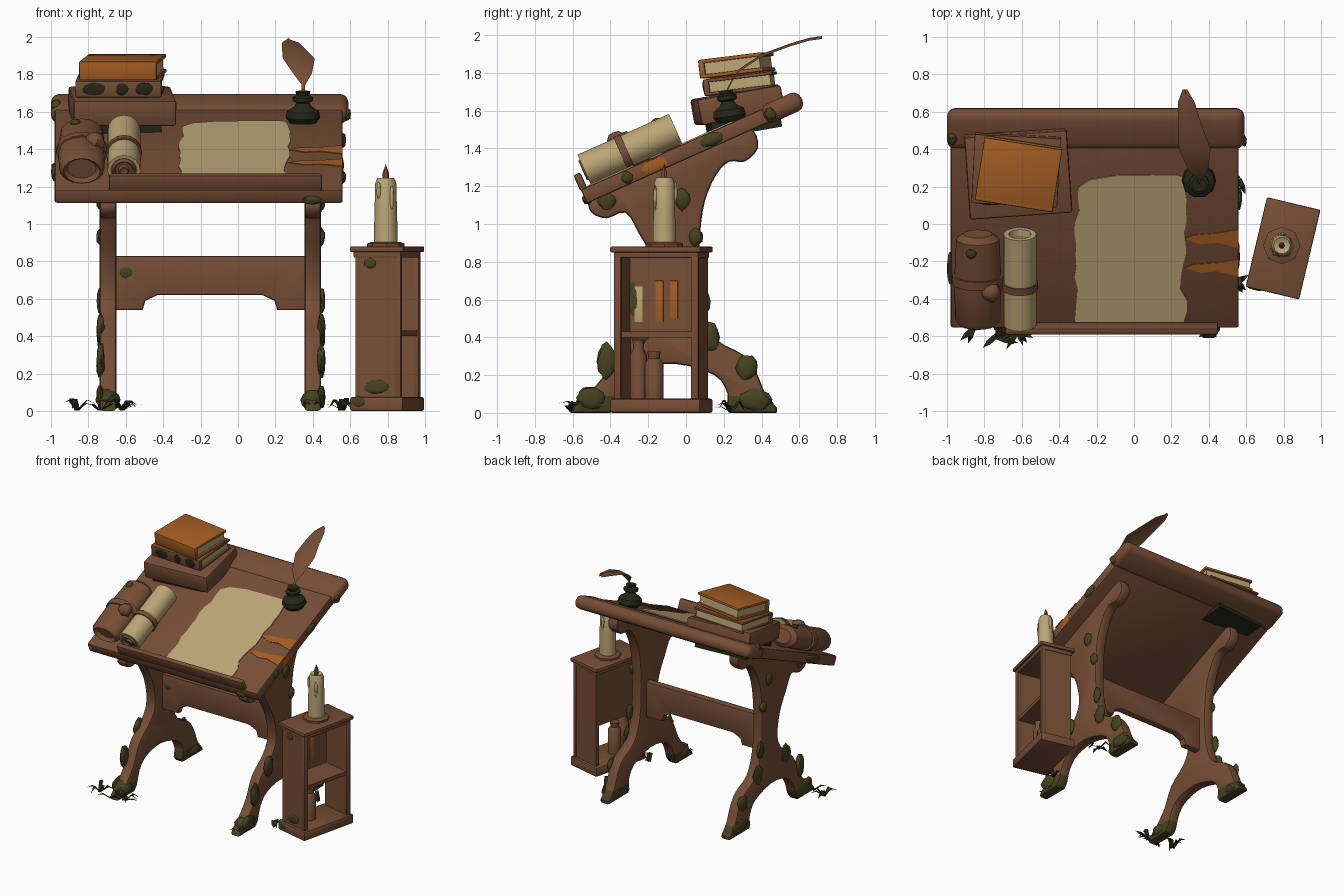
import bpy, bmesh, random
from math import radians, cos, sin, pi
from mathutils import Matrix, Vector

random.seed(4)
if "Cube" in bpy.data.objects:
    bpy.data.objects.remove(bpy.data.objects["Cube"], do_unlink=True)


def material(name, r, g, b):
    m = bpy.data.materials.new(name)
    m.use_nodes = True
    m.diffuse_color = (r, g, b, 1)
    bsdf = next(n for n in m.node_tree.nodes if n.type == 'BSDF_PRINCIPLED')
    bsdf.inputs["Base Color"].default_value = (r, g, b, 1)
    return m


WOOD = material("brown wood", .18, .075, .036)
PAPER = material("aged paper", .5, .38, .18)
ORANGE = material("rusty orange", .37, .11, .017)
MOSS = material("olive moss", .06, .055, .014)
DARK = material("dark green", .018, .021, .008)


def T(x, y, z):
    return Matrix.Translation((x, y, z))


def R(deg, axis):
    return Matrix.Rotation(radians(deg), 4, axis)


I = Matrix.Identity(4)
DESK = T(0, 0, 1.43) @ R(24, 'X')                 # z = 0 is the writing surface
CAB = T(.797, -.13, 0) @ R(-13.4, 'Z')
SIDE = Matrix(((0, 0, 1, 0), (1, 0, 0, 0), (0, 1, 0, 0), (0, 0, 0, 1)))


def finish(name, bm, mats, M=I, angle=40):
    bmesh.ops.recalc_face_normals(bm, faces=bm.faces)
    me = bpy.data.meshes.new(name)
    bm.to_mesh(me)
    bm.free()
    for m in mats if isinstance(mats, list) else [mats]:
        me.materials.append(m)
    me.shade_smooth()
    me.set_sharp_from_angle(angle=radians(angle))
    ob = bpy.data.objects.new(name, me)
    ob.matrix_world = M
    bpy.context.collection.objects.link(ob)
    return ob


def bevel(bm, edges, width, segments=2):
    bmesh.ops.bevel(bm, geom=edges, offset=width, offset_type='OFFSET', segments=segments,
                    profile=.5, affect='EDGES', clamp_overlap=True)


def box(name, x, y, z, mat, M=I, width=0.0, segments=2):
    """Box from (low, high) ranges on each axis."""
    bm = bmesh.new()
    bmesh.ops.create_cube(bm, size=1)
    for v in bm.verts:
        v.co = [r[0] + (c + .5) * (r[1] - r[0]) for r, c in zip((x, y, z), v.co)]
    if width:
        bevel(bm, bm.edges[:], width, segments)
    return finish(name, bm, mat, M)


def prism(name, pts, depth, mats, M=I, width=0.0, moss_below=None):
    """Outline in local XY pushed along local Z."""
    bm = bmesh.new()
    face = bm.faces.new([bm.verts.new((p[0], p[1], 0)) for p in pts])
    new = bmesh.ops.extrude_face_region(bm, geom=[face])["geom"]
    bmesh.ops.translate(bm, vec=(0, 0, depth), verts=[g for g in new if isinstance(g, bmesh.types.BMVert)])
    if width:
        bevel(bm, [e for e in bm.edges if abs(e.verts[0].co.z - e.verts[1].co.z) < 1e-5], width)
    if moss_below:
        bmesh.ops.bisect_plane(bm, geom=bm.verts[:] + bm.edges[:] + bm.faces[:],
                               plane_co=(0, moss_below, 0), plane_no=(0, 1, 0))
        for f in bm.faces:
            f.material_index = int(f.calc_center_median().y < moss_below)
    return finish(name, bm, mats, M)


def lathe(name, profile, mat, M=I, steps=16):
    bm = bmesh.new()
    vs = [bm.verts.new((r, 0, z)) for r, z in profile]
    es = [bm.edges.new(p) for p in zip(vs, vs[1:])]
    bmesh.ops.spin(bm, geom=vs + es, cent=(0, 0, 0), axis=(0, 0, 1), angle=2 * pi, steps=steps)
    bmesh.ops.remove_doubles(bm, verts=bm.verts, dist=1e-4)
    return finish(name, bm, mat, M)


def blob(name, loc, size, mat=MOSS, M=I):
    bm = bmesh.new()
    bmesh.ops.create_icosphere(bm, subdivisions=2, radius=1)
    for v in bm.verts:
        v.co *= random.uniform(.85, 1.1)
        v.co = [c * s for c, s in zip(v.co, size)]
    return finish(name, bm, mat, M @ T(*loc))


def smooth_loop(pts, n=3):
    """Closed Catmull-Rom curve kept above the floor."""
    out, P = [], [Vector(p) for p in pts]
    for i in range(len(P)):
        a, b, c, d = (P[(i + k) % len(P)] for k in (-1, 0, 1, 2))
        for t in (k / n for k in range(n)):
            q = .5 * (2 * b + (c - a) * t + (2 * a - 5 * b + 4 * c - d) * t * t + (3 * b - a - 3 * c + d) * t ** 3)
            out.append((q.x, max(q.y, 0)))
    return out


# Desk board, rounded back rail, pencil lip
box("desk_board", (-.98, .56), (-.61, .62), (-.08, 0), WOOD, DESK, .012)
box("board_back_rail", (-1, .59), (.43, .655), (-.09, .015), WOOD, DESK, .045, 3)
box("pencil_lip", (-.69, .45), (-.615, -.575), (-.01, .085), WOOD, DESK, .012)

# Trestle legs
leg = smooth_loop([
    (-.5, 1.13), (-.5, 1.06), (-.42, 1.03), (-.32, 1.06), (-.25, .95), (-.17, .8), (-.14, .62), (-.2, .5),
    (-.34, .38), (-.42, .22), (-.5, .12), (-.61, 0), (-.4, 0), (-.33, .15), (-.24, .23), (-.06, .26),
    (.15, .2), (.22, .1), (.23, 0), (.48, 0), (.42, .1), (.37, .22), (.3, .31), (.16, .39), (.09, .55),
    (.07, .75), (.075, .95), (.1, 1.12), (.16, 1.26), (.23, 1.33), (.31, 1.33), (.38, 1.4), (.36, 1.49),
    (.28, 1.49), (0, 1.37), (-.3, 1.24)])
leg_moss = [(-.42, .27, .05, .1), (-.5, .08, .08, .06), (.32, .24, .06, .07), (.36, .07, .09, .06),
            (.12, .4, .06, .08), (.09, .59, .04, .07), (-.02, 1.13, .04, .06), (-.42, 1.12, .05, .05),
            (.05, .93, .04, .05), (-.24, .44, .06, .08)]
for side, x, out in (("right", -.74, -.735), ("left", .355, .445)):
    prism(side + "_trestle", leg, .09, [WOOD, MOSS], SIDE @ T(0, 0, x), .022, .09)
    for y, z, sy, sz in leg_moss:
        blob(side + "_trestle_moss", (out, y, z), (.022, sy, sz))
    blob(side + "_foot_moss", (x + .045, -.5, .06), (.065, .08, .06))
    blob(side + "_heel_moss", (x + .045, .37, .05), (.065, .09, .05))

# Crossbar with notched underside
half = [(.51, .83), (.51, .54), (.36, .54), (.345, .59), (.28, .62)]
prism("crossbar", half + [(-a, b) for a, b in reversed(half)], .06, WOOD, T(-.15, .01, 0) @ R(90, 'X'), .012)
blob("crossbar_moss", (-.6, -.05, .74), (.035, .008, .03))

# Parchment and orange stains lying on the board
rows = [-.57 + .85 * i / 13 for i in range(14)]
sheet = [(.265 + random.uniform(-.02, .02), u) for u in rows] + [(.22, .29), (-.1, .285), (-.24, .26)]
sheet += [(-.305 + random.uniform(-.015, .015), u) for u in reversed(rows[:-1])]
prism("parchment", sheet, .006, PAPER, DESK)
for u, h in ((-.085, .055), (-.255, .05)):
    prism("orange_stain", [(.27, u), (.36, u - h * .6), (.44, u - h * .4), (.56, u - h), (.56, u + h),
                           (.45, u + h * .6), (.32, u + h * .4)], .004, ORANGE, DESK)
blob("edge_stain", (.56, -.2, -.04), (.006, .075, .035), ORANGE, DESK)

# Moss on the board edges
for x, u, s in ((.56, .13, .065), (.585, .47, .03), (-.98, -.28, .1), (.56, -.36, .03)):
    blob("board_moss", (x, u, -.04), (.02, s, .035), MOSS, DESK)
blob("rail_moss", (-.97, .5, 0), (.03, .04, .03), MOSS, DESK)
blob("lip_moss", (.4, -.6, -.06), (.06, .025, .03), MOSS, DESK)

# Leather roll with strap and knob
ROLL = DESK @ T(-.835, -.55, .085) @ R(-90, 'X')
roll = lathe("leather_roll", [(0, .03), (.07, .03), (.09, 0), (.11, .03), (.115, .25), (.105, .5), (.07, .53),
                              (0, .53)], WOOD, ROLL @ Matrix.Diagonal((1.1, .8, 1, 1)))
lathe("roll_strap", [(.1, .24), (.125, .24), (.125, .29), (.1, .29)], WOOD, ROLL @ Matrix.Diagonal((1.1, .8, 1, 1)))
blob("roll_knob", (-.765, -.33, .16), (.055, .055, .05), WOOD, DESK)
blob("roll_moss", (-.87, -.1, .17), (.028, .028, .015), MOSS, DESK)

# Paper scroll with strap and curled end
SCROLL = DESK @ T(-.61, -.55, .088) @ R(-90, 'X')
lathe("paper_scroll", [(0, .02), (.06, .02), (.07, 0), (.088, 0), (.088, .53), (.06, .53), (.055, .49), (0, .49)],
      PAPER, SCROLL)
lathe("scroll_strap", [(.08, .21), (.096, .21), (.096, .25), (.08, .25)], WOOD, SCROLL)
lathe("scroll_curl", [(0, 0), (.022, -.01), (.03, .005), (.045, .005), (.055, -.01), (.068, .015), (0, .018)],
      WOOD, SCROLL)


# Stacked books
def book(name, w, d, h, cover, M):
    x, y, t = (-w / 2, w / 2), (-d / 2, d / 2), h * .2
    box(name + "_lower_cover", x, y, (0, t), cover, M, .005)
    box(name + "_upper_cover", x, y, (h - t, h), cover, M, .005)
    box(name + "_spine", x, (y[0] - .012, y[0] + .02), (0, h), cover, M, .008)
    box(name + "_pages", (x[0] + .015, x[1] - .015), (y[0] + .01, y[1] - .015), (t * .9, h - t * .9), PAPER, M)


CHEST = T(-.62, .285, 1.56) @ R(4, 'Z') @ R(10, 'X')
box("large_box", (-.275, .275), (-.225, .225), (0, .14), WOOD, CHEST, .015)
box("large_box_underside", (-.24, .2), (-.17, .2), (-.08, .01), DARK, CHEST)
MIDDLE = T(-.63, .3, 1.7) @ R(-3, 'Z') @ R(7, 'X')
book("middle_book", .46, .36, .088, WOOD, MIDDLE)
for x, w in ((-.13, .06), (.02, .035), (.14, .05)):
    blob("middle_book_moss", (x, -.192, .045), (w, .008, .035), DARK, MIDDLE)
book("orange_book", .42, .33, .1, ORANGE, T(-.615, .28, 1.79) @ R(-9, 'Z') @ R(7, 'X'))

# Ink pot and quill
lathe("ink_pot", [(0, 0), (.07, 0), (.092, .03), (.085, .065), (.045, .09), (.035, .11), (.055, .12), (.055, .14),
                  (.035, .15), (.04, .17), (0, .17)], DARK, T(.347, .235, 1.54) @ R(8, 'X'), 10)
bm = bmesh.new()
spine = [(.345, .2, 1.68, .007), (.35, .24, 1.76, .01), (.345, .28, 1.82, .05), (.325, .4, 1.9, .085),
         (.295, .55, 1.955, .06), (.28, .65, 1.985, .045), (.272, .72, 1.995, .012)]
strips = [[bm.verts.new((x + k * w, y, z - .015 * abs(k))) for k in (-1, 0, 1)] for x, y, z, w in spine]
for a, b in zip(strips, strips[1:]):
    for k in (0, 1):
        bm.faces.new((a[k], a[k + 1], b[k + 1], b[k]))
bmesh.ops.solidify(bm, geom=bm.faces[:], thickness=.014)
finish("quill_feather", bm, WOOD)

# Side cabinet, open on its outer side
box("cabinet_base", (-.147, .147), (-.246, .246), (0, .075), WOOD, CAB, .012)
box("cabinet_top", (-.147, .147), (-.246, .246), (.85, .88), WOOD, CAB, .008)
box("cabinet_cornice", (-.13, .13), (-.23, .23), (.82, .855), WOOD, CAB, .006)
box("cabinet_shelf", (-.12, .12), (-.21, .21), (.4, .43), WOOD, CAB)
box("cabinet_back", (-.12, -.1), (-.21, .21), (.42, .83), WOOD, CAB)
for s in (-1, 1):
    y = sorted((s * .195, s * .225))
    box("cabinet_wall", (-.12, .12), y, (.06, .84), WOOD, CAB)
    box("cabinet_post", (.1, .13), sorted((s * .19, s * .23)), (.06, .84), WOOD, CAB, .006)
for x, z, w, h in ((-.04, .79, .035, .03), (.0, .13, .07, .04), (-.1, .05, .04, .03)):
    blob("cabinet_moss", (x, -.225 if z > .08 else -.245, z), (w, .008, h), MOSS, CAB)

# Cabinet contents
for y, mat, z in ((-.147, PAPER, (.48, .67)), (-.034, ORANGE, (.48, .7)), (.045, ORANGE, (.5, .7))):
    box("upper_panel_mark", (-.1, -.093), (y - .022, y + .022), z, mat, CAB, .003)
blob("back_panel_moss", (-.097, -.175, .6), (.006, .03, .09), MOSS, CAB)
for y, r, h in ((-.13, .045, .31), (-.045, .05, .25)):
    lathe("stored_jar", [(0, 0), (r, 0), (r, h * .75), (r * .6, h * .85), (r * .7, h), (0, h)], WOOD,
          CAB @ T(-.02, y, .075), 10)

# Candle on its octagonal dish
CANDLE = T(.79, -.115, .88)
lathe("candle_dish", [(0, 0), (.1, 0), (.1, .015), (.075, .025), (0, .025)], WOOD, CANDLE, 8)
lathe("candle", [(0, .02), (.064, .02), (.06, .2), (.056, .34), (.045, .365), (.02, .35), (0, .35)], PAPER, CANDLE, 10)
lathe("wick", [(0, .34), (.014, .34), (.018, .39), (0, .44)], WOOD, CANDLE, 6)
for a, z, h in ((4, .3, .05), (5.3, .26, .07), (1.5, .29, .06)):
    blob("wax_drip", (.058 * cos(a), .058 * sin(a), z), (.012, .012, h), PAPER, CANDLE)

# Grass tufts around the feet
bm = bmesh.new()
for x, y, spread in ((-.74, -.6, .14), (-.62, -.57, .12), (.56, .24, .12), (.55, -.31, .08), (.4, -.57, .07),
                     (-.86, -.56, .12)):
    for k in range(7):
        a = random.uniform(0, 2 * pi)
        tip = Vector((cos(a), sin(a), 0)) * random.uniform(.5, 1) * spread
        side = Vector((-sin(a), cos(a), 0)) * .014
        base = Vector((x, y, .002))
        mid = base + tip * .55 + Vector((0, 0, random.uniform(.03, .07)))
        vs = [bm.verts.new(p) for p in (base - side, base + side, mid + side, mid - side)]
        end = bm.verts.new(base + tip + Vector((0, 0, random.uniform(.01, .05))))
        bm.faces.new(vs)
        bm.faces.new((vs[3], vs[2], end))
finish("grass_tufts", bm, DARK)
